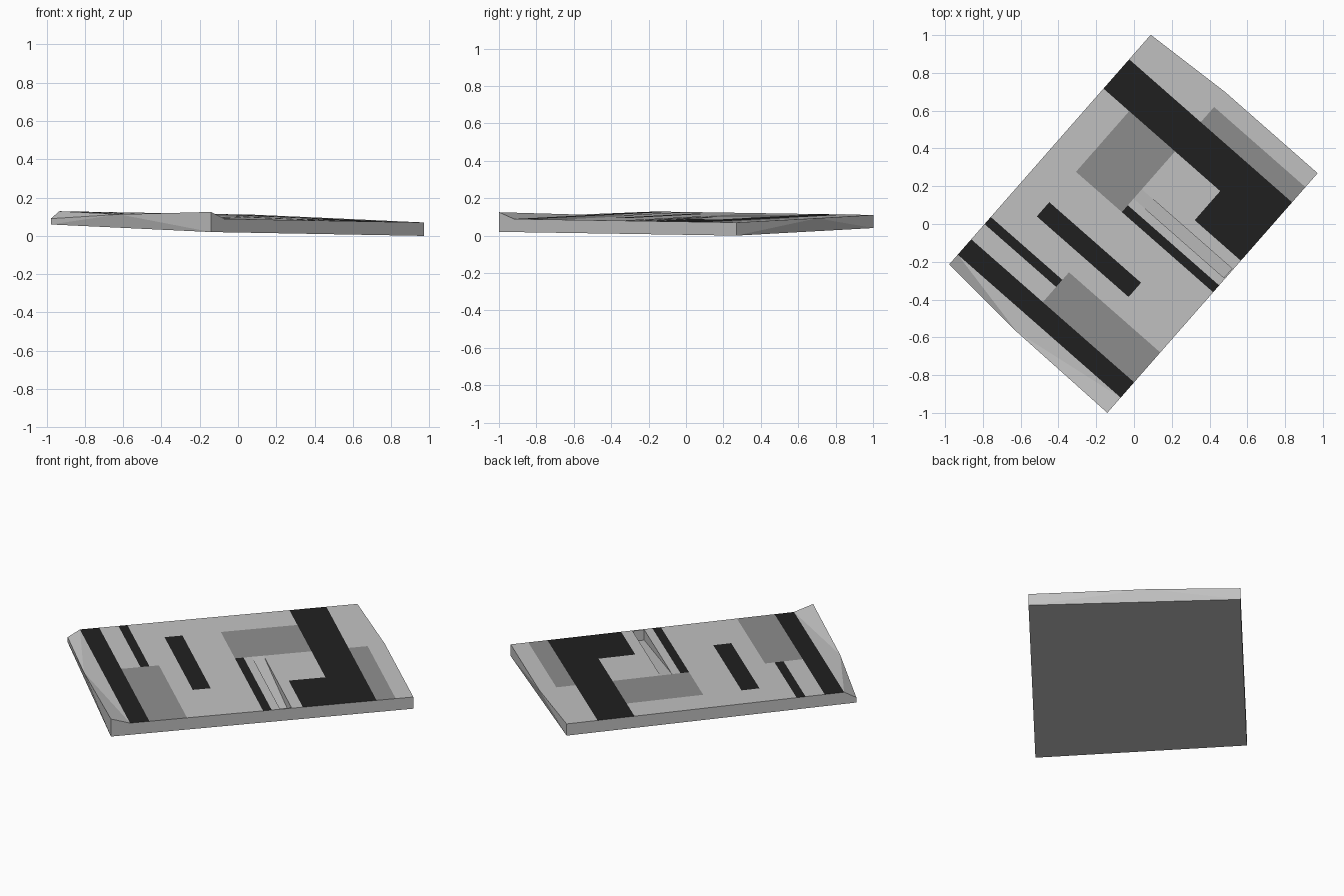
import bpy, bmesh

cube = bpy.data.objects.get("Cube")
if cube:
    bpy.data.objects.remove(cube)


def material(name, value):
    m = bpy.data.materials.new(name)
    m.use_nodes = True
    m.diffuse_color = (value, value, value, 1)
    m.node_tree.nodes["Principled BSDF"].inputs["Base Color"].default_value = (value, value, value, 1)
    return m


materials = [material("light_grey", 0.54), material("mid_grey", 0.27), material("near_black", 0.015)]
LIGHT, GREY, BLACK = range(3)

LEFT, RIGHT = 0.594, -0.553      # long sides of the slab
START, END = -0.737, 0.745       # ends of the flat middle
THICK = 0.07


def base(s, t):
    """Height of the tilted underside."""
    return 0.0293 - 0.0119 * s + 0.0349 * t


def point(s, t, above=THICK, z=None):
    """Slab coordinates (along, across) to world space."""
    return (0.66 * s - 0.752 * t, 0.752 * s + 0.66 * t, base(s, t) + above if z is None else z)


def add_face(bm, points, mat=LIGHT):
    face = bm.faces.new([bm.verts.new(p) for p in points])
    face.material_index = mat


def finish(bm, name):
    mesh = bpy.data.meshes.new(name)
    bm.to_mesh(mesh)
    bm.free()
    for m in materials:
        mesh.materials.append(m)
    obj = bpy.data.objects.new(name, mesh)
    bpy.context.collection.objects.link(obj)


# Painted zones: start, end, right, left, colour
zones = [
    (START, -0.629, RIGHT, LEFT, BLACK),
    (-0.522, -0.472, 0.09, LEFT, BLACK),
    (-0.629, -0.419, RIGHT, 0.09, GREY),
    (-0.309, -0.209, -0.233, 0.413, BLACK),
    (0.005, 0.053, RIGHT, 0.09, BLACK),
    (0.005, 0.432, 0.09, 0.413, GREY),
    (0.432, 0.638, RIGHT, LEFT, BLACK),
    (0.227, 0.432, RIGHT, -0.228, BLACK),
    (0.638, END, RIGHT, 0.09, GREY),
]
ramp = (0.1, 0.165, -0.545, 0.09)

# Top surface, cut along all zone borders
bm = bmesh.new()
s_cuts = sorted({v for z in zones + [ramp] for v in z[:2]})
t_cuts = sorted({v for z in zones + [ramp] for v in z[2:4]})


def inside(zone, s, t):
    return zone[0] < s < zone[1] and zone[2] < t < zone[3]


for s0, s1 in zip(s_cuts, s_cuts[1:]):
    for t0, t1 in zip(t_cuts, t_cuts[1:]):
        s, t = (s0 + s1) / 2, (t0 + t1) / 2
        if inside(ramp, s, t):
            continue
        colour = next((z[4] for z in zones if inside(z, s, t)), LIGHT)
        add_face(bm, [point(s0, t0), point(s1, t0), point(s1, t1), point(s0, t1)], colour)
bmesh.ops.remove_doubles(bm, verts=bm.verts, dist=0.0001)
finish(bm, "painted_top")

# Sunken ramp
bm = bmesh.new()
s0, s1, low, high = ramp
floor = 0.008
add_face(bm, [point(s0, low, floor), point(s1, low, floor), point(s1, high), point(s0, high)])
add_face(bm, [point(s0, low), point(s0, low, floor), point(s0, high)])
add_face(bm, [point(s1, low), point(s1, high), point(s1, low, floor)])
add_face(bm, [point(s0, low), point(s1, low), point(s1, low, floor), point(s0, low, floor)])
finish(bm, "sunken_ramp")

# Slab body: corners of both ends, each with a slightly bulged middle
bm = bmesh.new()
c, d = (-0.844, RIGHT), (-0.805, LEFT)
b, a = (0.843, RIGHT), (0.811, LEFT)
c_top, d_top = point(*c, z=0.125), point(*d, z=0.09)
b_top, a_top = point(*b), point(*a)
near_mid, far_mid = point(-0.838, 0.09), point(0.843, 0.10)
c_low, d_low, b_low, a_low = [point(*p, above=0) for p in (c, d, b, a)]
p0, q0 = point(START, LEFT), point(START, RIGHT)
p1, q1 = point(END, LEFT), point(END, RIGHT)

for face in (
    # warped end strips
    (d_top, near_mid, p0), (p0, near_mid, q0), (q0, near_mid, c_top),
    (a_top, p1, far_mid), (p1, q1, far_mid), (q1, b_top, far_mid),
    # end walls
    (d_top, d_low, near_mid), (d_low, c_low, near_mid), (c_low, c_top, near_mid),
    (a_top, far_mid, a_low), (a_low, far_mid, b_low), (b_low, far_mid, b_top),
    # side walls and underside
    (c_low, b_low, b_top, q1, q0, c_top),
    (a_low, d_low, d_top, p0, p1, a_top),
    (c_low, d_low, a_low, b_low),
):
    add_face(bm, face)
bmesh.ops.remove_doubles(bm, verts=bm.verts, dist=0.0001)
finish(bm, "slab_body")
